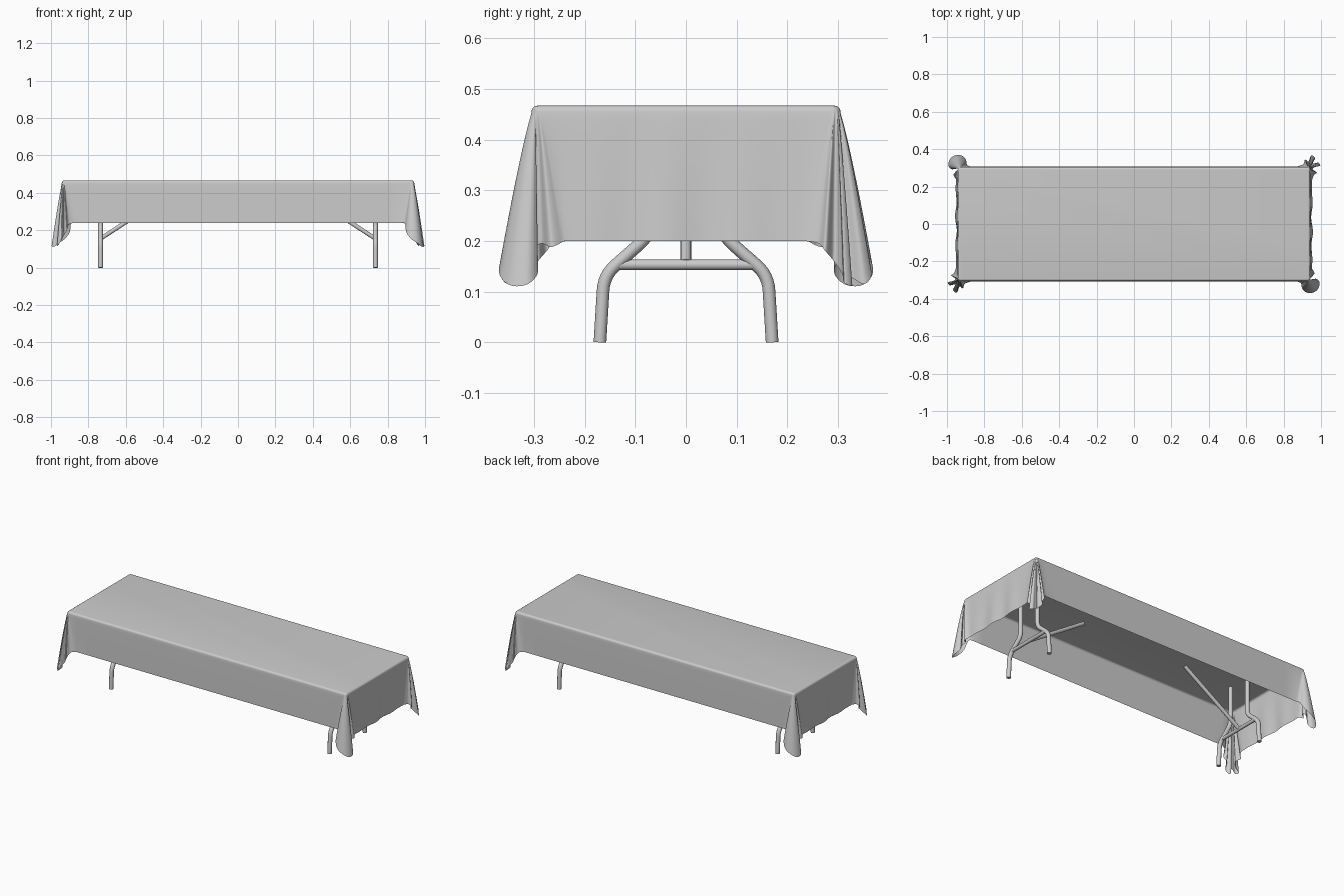
import bpy, bmesh, math
from mathutils import Vector

if "Cube" in bpy.data.objects:
    bpy.data.objects.remove(bpy.data.objects["Cube"])

TOP, R, ROUND = 0.467, 0.016, 0.012
CX, CY = 0.926, 0.289          # centres of the rounded table corners


def finish(ob, angle=40):
    bpy.ops.object.select_all(action='DESELECT')
    ob.select_set(True)
    bpy.context.view_layer.objects.active = ob
    bpy.ops.object.shade_smooth_by_angle(angle=math.radians(angle))


def catmull(p0, p1, p2, p3, t):
    return 0.5 * (2 * p1 + (p2 - p0) * t + (2 * p0 - 5 * p1 + 4 * p2 - p3) * t ** 2
                  + (3 * p1 - p0 - 3 * p2 + p3) * t ** 3)


def corner_columns(hem, centre, start, sub=6):
    """Fold columns fanning from one table corner down to a curling hem."""
    pts = [Vector(p) for p in hem]
    n = len(pts) - 1
    cols = []
    for i in range(n):
        for k in range(sub):
            t = k / sub
            b = catmull(pts[max(i - 1, 0)], pts[i], pts[i + 1], pts[min(i + 2, n)], t)
            a = start + math.pi / 2 * (i + t) / n
            cols.append((Vector(centre), Vector((math.cos(a), math.sin(a))), b))
    return cols


# hem paths: wide open fold at the front right, pleated fold at the back right
wide_hem = [(0.875, -0.308, 0.24), (0.893, -0.318, 0.235), (0.90, -0.347, 0.19),
            (0.925, -0.367, 0.155), (0.96, -0.366, 0.13), (0.985, -0.345, 0.112),
            (0.992, -0.312, 0.115), (0.972, -0.292, 0.14), (0.948, -0.305, 0.18),
            (0.938, -0.285, 0.195), (0.965, -0.266, 0.188), (0.952, -0.24, 0.20)]
pleat_hem = [(0.952, 0.235, 0.20), (0.962, 0.262, 0.195), (0.978, 0.275, 0.18),
             (0.955, 0.292, 0.16), (0.972, 0.308, 0.135), (0.996, 0.312, 0.118),
             (0.985, 0.328, 0.112), (0.955, 0.323, 0.13), (0.968, 0.352, 0.115),
             (0.948, 0.366, 0.14), (0.932, 0.335, 0.17), (0.915, 0.344, 0.20),
             (0.905, 0.320, 0.23), (0.875, 0.308, 0.24)]

# half of the skirt: front side, wide corner, right end, pleated corner
half = []
for i in range(24):
    x = -0.875 + 1.75 * i / 24
    half.append((Vector((x, -CY)), Vector((0, -1)), Vector((x, -0.308, 0.24))))
half += corner_columns(wide_hem, (CX, -CY), -math.pi / 2)
for i in range(28):
    f = i / 28
    y = -0.24 + 0.475 * f
    wave = 0.005 * math.sin(f * 6 * math.pi) * math.sin(f * math.pi)
    half.append((Vector((CX, y)), Vector((1, 0)), Vector((0.952 + wave, y, 0.20))))
half += corner_columns(pleat_hem, (CX, CY), 0)

# the other half is the same turned by 180 degrees
columns = half + [(-c, -n, Vector((-b.x, -b.y, b.z))) for c, n, b in half]

# tablecloth: flat top, rounded rim, hanging skirt
bm = bmesh.new()
rings = []
for a in (0, 22.5, 45, 67.5, 90):
    a = math.radians(a)
    ring = []
    for c, n, b in columns:
        p = c + n * (R - ROUND + ROUND * math.sin(a))
        ring.append(bm.verts.new((p.x, p.y, TOP - ROUND * (1 - math.cos(a)))))
    rings.append(ring)
STEPS = 14
for s in range(1, STEPS + 1):
    s /= STEPS
    ring = []
    for c, n, b in columns:
        p = (c + n * R).lerp(b.xy, s ** 0.85)
        z = (TOP - ROUND) * (1 - s) + b.z * s
        ring.append(bm.verts.new((p.x, p.y, z)))
    rings.append(ring)
bm.faces.new(rings[0])
N = len(columns)
for up, low in zip(rings, rings[1:]):
    for i in range(N):
        j = (i + 1) % N
        bm.faces.new((up[i], low[i], low[j], up[j]))
bmesh.ops.recalc_face_normals(bm, faces=bm.faces)
bm.faces.ensure_lookup_table()
if bm.faces[0].normal.z < 0:
    bmesh.ops.reverse_faces(bm, faces=bm.faces)
me = bpy.data.meshes.new("tablecloth")
bm.to_mesh(me)
bm.free()
cloth = bpy.data.objects.new("tablecloth", me)
bpy.context.collection.objects.link(cloth)
finish(cloth, 50)


def tube(name, points, radius, bend=0.03):
    """Round tube along a path, with its inner corners bent smoothly."""
    pts = [Vector(p) for p in points]
    path = [pts[0]]
    for a, p, b in zip(pts, pts[1:], pts[2:]):
        u = p + (a - p).normalized() * bend
        v = p + (b - p).normalized() * bend
        for k in range(7):
            t = k / 6
            path.append(u * (1 - t) ** 2 + p * 2 * t * (1 - t) + v * t * t)
    path.append(pts[-1])
    cu = bpy.data.curves.new(name, 'CURVE')
    cu.dimensions = '3D'
    cu.bevel_depth = radius
    cu.bevel_resolution = 4
    cu.use_fill_caps = True
    sp = cu.splines.new('POLY')
    sp.points.add(len(path) - 1)
    for q, p in zip(sp.points, path):
        q.co = (*p, 1)
    ob = bpy.data.objects.new(name, cu)
    bpy.context.collection.objects.link(ob)
    bpy.ops.object.select_all(action='DESELECT')
    ob.select_set(True)
    bpy.context.view_layer.objects.active = ob
    bpy.ops.object.convert(target='MESH')
    finish(bpy.context.object)


# folding leg frames: bent legs, cross bar and diagonal brace at each end
for sx, end in ((-1, "left"), (1, "right")):
    x = 0.735 * sx
    for sy, side in ((-1, "front"), (1, "back")):
        tube(f"{end}_{side}_leg",
             [(x, 0.170 * sy, 0), (x, 0.162 * sy, 0.132), (x, 0.07 * sy, 0.213),
              (x, 0.07 * sy, 0.44)], 0.0125)
    tube(f"{end}_cross_bar", [(x, -0.14, 0.153), (x, 0.14, 0.153)], 0.0105)
    tube(f"{end}_brace", [(x, 0, 0.155), (0.355 * sx, 0, 0.402)], 0.011)
